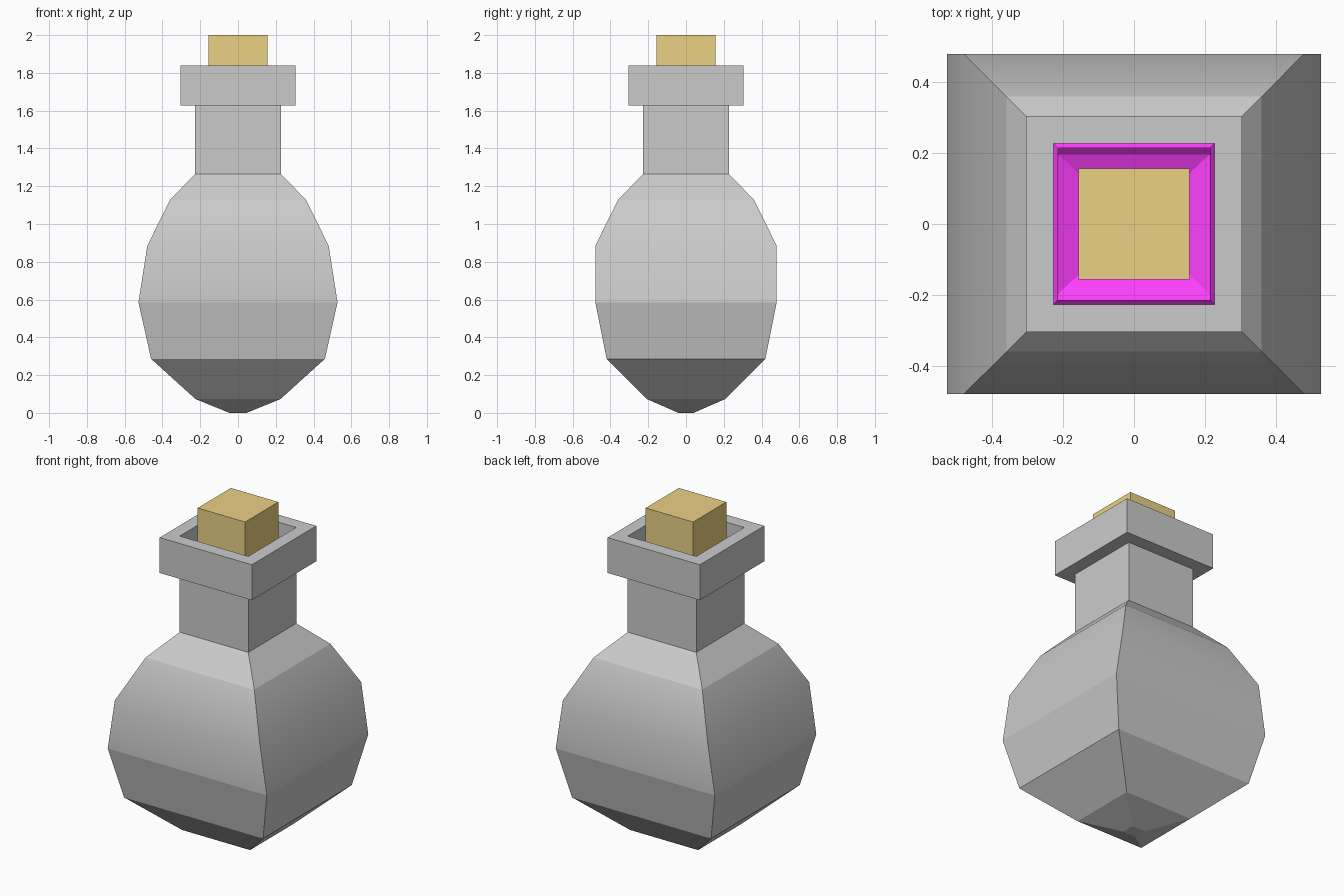
import bpy
import bmesh

if "Cube" in bpy.data.objects:
    bpy.data.objects.remove(bpy.data.objects["Cube"])


def material(name, color):
    mat = bpy.data.materials.new(name)
    mat.diffuse_color = (*color, 1)
    mat.use_nodes = True
    mat.node_tree.nodes["Principled BSDF"].inputs["Base Color"].default_value = mat.diffuse_color
    return mat


def loft(name, rings, cap_start=False, cap_end=False, smooth_rings=(), mat=None):
    """Skin a stack of rectangular rings (half x, half y, z); corners stay sharp."""
    bm = bmesh.new()
    loops = [[bm.verts.new((sx * x, sy * y, z))
              for sx, sy in ((-1, -1), (1, -1), (1, 1), (-1, 1))]
             for x, y, z in rings]
    for a, b in zip(loops, loops[1:]):
        for i in range(4):
            j = (i + 1) % 4
            bm.faces.new((a[i], a[j], b[j], b[i]))
    if cap_start:
        bm.faces.new(loops[0][::-1])
    if cap_end:
        bm.faces.new(loops[-1])
    soft = {frozenset((loops[k][i], loops[k][(i + 1) % 4]))
            for k in smooth_rings for i in range(4)}
    for e in bm.edges:
        e.smooth = frozenset(e.verts) in soft
    for f in bm.faces:
        f.smooth = bool(soft)
    mesh = bpy.data.meshes.new(name)
    bm.to_mesh(mesh)
    bm.free()
    obj = bpy.data.objects.new(name, mesh)
    bpy.context.collection.objects.link(obj)
    if mat:
        mesh.materials.append(mat)
    return obj


# Bulbous body, open at the top
body = [(0.045, 0.04, 0), (0.225, 0.207, 0.073), (0.46, 0.42, 0.286),
        (0.527, 0.48, 0.585), (0.48, 0.48, 0.885), (0.36, 0.36, 1.128),
        (0.227, 0.227, 1.265)]
loft("bottle_body", body, cap_start=True, smooth_rings=(4,))

# Liquid: slightly smaller open shell inside the body
S, MID = 0.945, 0.63
liquid = [(x * S, y * S, MID + (z - MID) * S) for x, y, z in body]
loft("liquid", liquid, cap_start=True, smooth_rings=(4,),
     mat=material("liquid_magenta", (1.0, 0.05, 1.0)))

# Neck tube with a thick square lip
N, R = 0.227, 0.305
loft("neck", [(N, N, 1.265), (N, N, 1.628)])
loft("lip", [(N, N, 1.628), (R, R, 1.628), (R, R, 1.84), (N, N, 1.84), (N, N, 1.628)])

# Cork stopper
C = 0.157
loft("cork", [(C, C, 1.6), (C, C, 2.0)], cap_start=True, cap_end=True,
     mat=material("cork_brown", (0.83, 0.64, 0.23)))
